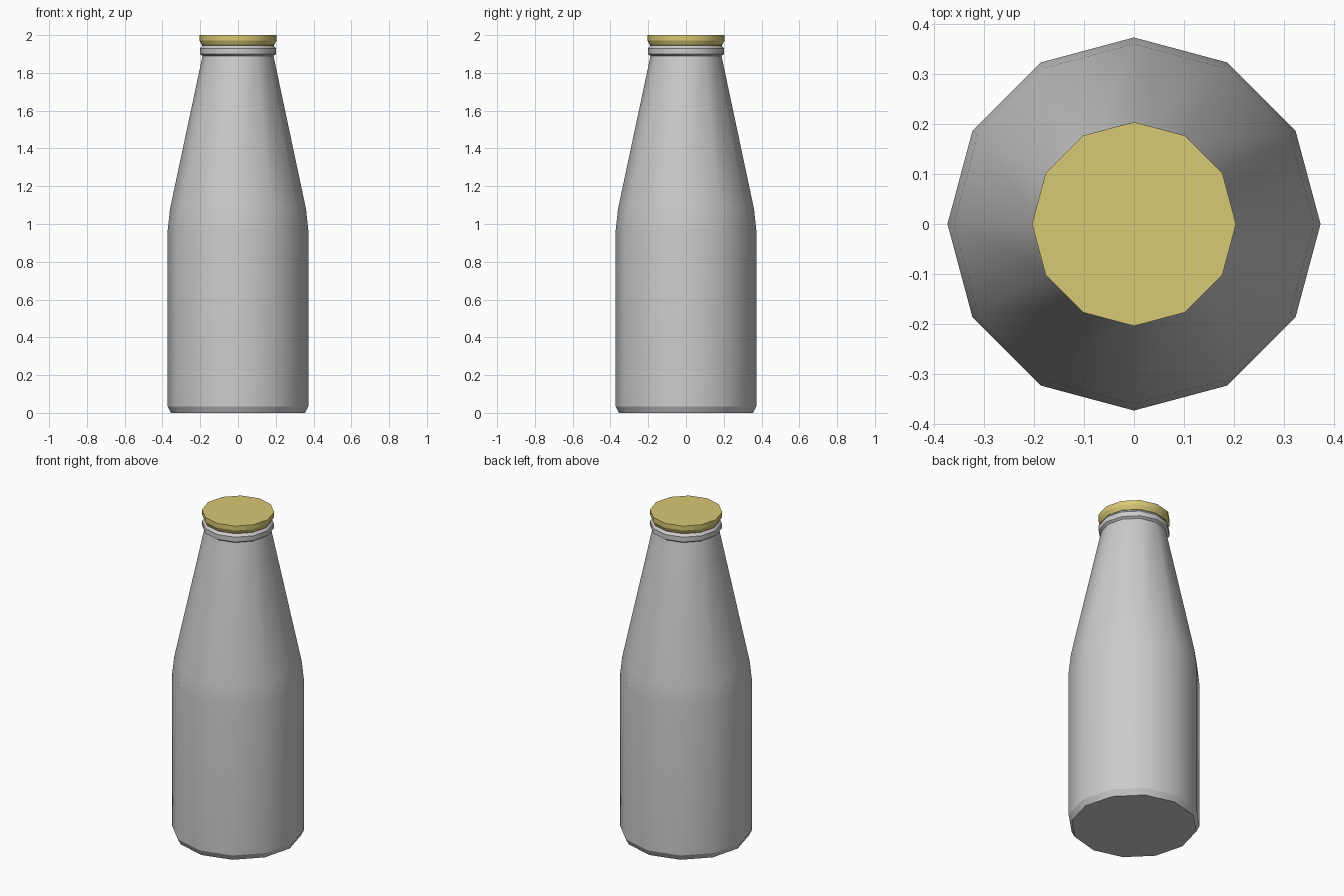
import bpy, bmesh, math

if "Cube" in bpy.data.objects:
    bpy.data.objects.remove(bpy.data.objects["Cube"])

SIDES = 12


def material(name, rgb):
    mat = bpy.data.materials.new(name)
    mat.use_nodes = True
    mat.diffuse_color = (*rgb, 1)
    mat.node_tree.nodes["Principled BSDF"].inputs["Base Color"].default_value = (*rgb, 1)
    return mat


def lathe(name, profile, mat, sharp_levels):
    """Turn a (radius, height) profile into a closed twelve-sided solid."""
    bm = bmesh.new()
    rings = []
    for r, z in profile:
        angles = [math.tau * i / SIDES for i in range(SIDES)]
        rings.append([bm.verts.new((r * math.cos(a), r * math.sin(a), z)) for a in angles])
    for low, high in zip(rings, rings[1:]):
        for i in range(SIDES):
            j = (i + 1) % SIDES
            bm.faces.new((low[i], low[j], high[j], high[i])).smooth = True
    bm.faces.new(rings[0][::-1])
    bm.faces.new(rings[-1])
    # Crease the chosen rings so that the shading breaks there
    for level in sharp_levels:
        ring = rings[level]
        for i in range(SIDES):
            bm.edges.get((ring[i], ring[(i + 1) % SIDES])).smooth = False
    mesh = bpy.data.meshes.new(name)
    bm.to_mesh(mesh)
    bm.free()
    mesh.materials.append(mat)
    obj = bpy.data.objects.new(name, mesh)
    bpy.context.collection.objects.link(obj)
    return obj


glass = material("pale grey glass", (0.6, 0.6, 0.6))
foil = material("yellow foil", (0.68, 0.58, 0.18))

# Bottle: base bevel, straight body, rounded shoulder, tapering neck, lip ring
lathe("bottle", [
    (0.355, 0), (0.373, 0.035), (0.373, 0.96), (0.36, 1.08), (0.188, 1.89),
    (0.202, 1.9), (0.202, 1.93), (0.19, 1.943), (0.185, 1.96),
], glass, [0, 1, 4, 5, 6, 7, 8])

# Cap: flared skirt and flat top
lathe("cap", [
    (0.185, 1.945), (0.192, 1.947), (0.204, 1.972), (0.204, 2.0),
], foil, [0, 1, 2, 3])
